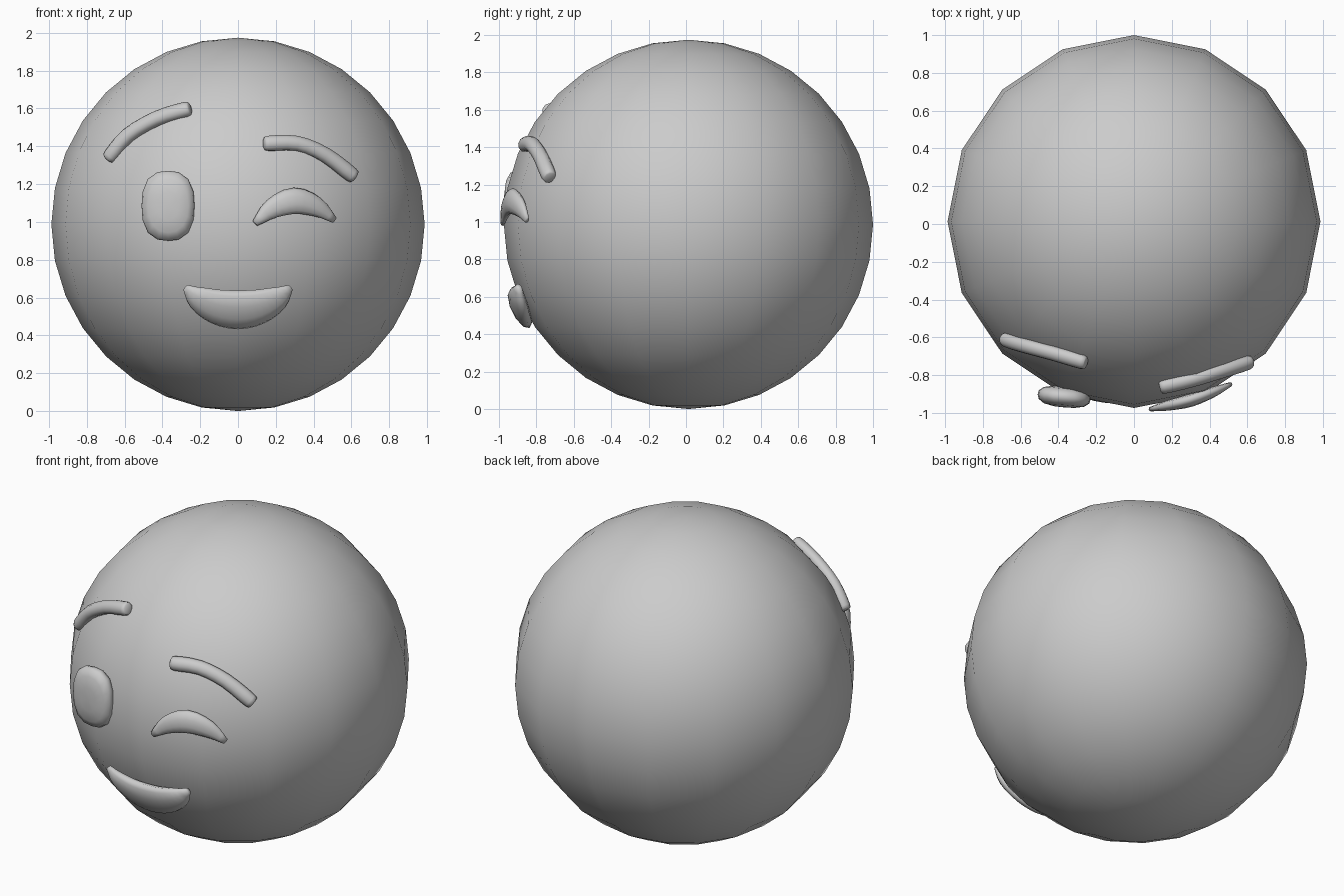
import bpy, bmesh, math
from mathutils import Vector

if "Cube" in bpy.data.objects:
    bpy.data.objects.remove(bpy.data.objects["Cube"])

R = 0.987
CENTRE = Vector((0, 0.013, R))


def finish(name, bm):
    bmesh.ops.recalc_face_normals(bm, faces=bm.faces)
    for f in bm.faces:
        f.smooth = True
    me = bpy.data.meshes.new(name)
    bm.to_mesh(me)
    bm.free()
    ob = bpy.data.objects.new(name, me)
    bpy.context.collection.objects.link(ob)
    return ob


def smooth_path(pts, steps):
    # Catmull-Rom resampling of points of any dimension
    p = [Vector(q) for q in pts]
    p = [2 * p[0] - p[1]] + p + [2 * p[-1] - p[-2]]
    out = []
    for i in range(1, len(p) - 2):
        a, b, c, d = p[i - 1:i + 3]
        for s in range(steps):
            t = s / steps
            out.append(0.5 * (2 * b + (c - a) * t + (2 * a - 5 * b + 4 * c - d) * t * t
                              + (3 * b - a - 3 * c + d) * t ** 3))
    return out + [p[-2]]


def loft(name, stations, steps=3, sides=10):
    # stations: x, y, z, half height, half depth; sections lie against the ball
    st = smooth_path(stations, steps)
    bm = bmesh.new()
    rings = []
    for i, s in enumerate(st):
        c = Vector(s[:3])
        tan = Vector(st[min(i + 1, len(st) - 1)][:3]) - Vector(st[max(i - 1, 0)][:3])
        tan.normalize()
        n = c - CENTRE
        n = (n - tan * n.dot(tan)).normalized()
        up = n.cross(tan)
        rings.append([bm.verts.new(c + up * s[3] * math.cos(a) + n * s[4] * math.sin(a))
                      for a in (2 * math.pi * k / sides for k in range(sides))])
    for a, b in zip(rings, rings[1:]):
        for k in range(sides):
            bm.faces.new((a[k], a[(k + 1) % sides], b[(k + 1) % sides], b[k]))
    bm.faces.new(rings[0])
    bm.faces.new(rings[-1])
    return finish(name, bm)


def brow(name, pts, r=0.042):
    # even tube with slightly rounded ends
    p = [Vector(q) for q in pts]
    e0 = p[0] + (p[0] - p[1]).normalized() * 0.025
    e1 = p[-1] + (p[-1] - p[-2]).normalized() * 0.025
    st = [(*e0, r * 0.55, r * 0.5)] + [(*q, r, r * 0.9) for q in p] + [(*e1, r * 0.55, r * 0.5)]
    return loft(name, st)


# Ball head
bm = bmesh.new()
bmesh.ops.create_uvsphere(bm, u_segments=16, v_segments=16, radius=R)
bmesh.ops.translate(bm, verts=bm.verts, vec=CENTRE)
finish("head", bm)

# Open eye: boxy flattened dome
bm = bmesh.new()
bmesh.ops.create_uvsphere(bm, u_segments=16, v_segments=8, radius=1)
for v in bm.verts:
    x, y, z = v.co.x, -v.co.z, v.co.y
    n = (abs(x) ** 2.6 + abs(y) ** 2.6 + abs(z) ** 2.6) ** (1 / 2.6)
    x, y, z = x / n, y / n, z / n
    v.co = (-0.37 + 0.14 * x, -0.915 + 0.056 * y - 0.012 * x, 1.085 + 0.185 * z)
finish("open_eye", bm)

# Eyebrows
brow("left_eyebrow", [(-0.675, -0.615, 1.35), (-0.58, -0.645, 1.46),
                      (-0.43, -0.685, 1.547), (-0.275, -0.73, 1.595)])
brow("right_eyebrow", [(0.16, -0.86, 1.415), (0.31, -0.825, 1.415),
                       (0.46, -0.78, 1.355), (0.60, -0.735, 1.25)])

# Winking eye
loft("winking_eye", [(0.09, -0.98, 0.992, 0.018, 0.012), (0.18, -0.962, 1.07, 0.053, 0.027),
                     (0.30, -0.934, 1.112, 0.07, 0.033), (0.42, -0.89, 1.078, 0.053, 0.027),
                     (0.51, -0.85, 1.01, 0.018, 0.012)])

# Smiling mouth
half = [(0.278, -0.895, 0.655, 0.018, 0.015), (0.215, -0.897, 0.600, 0.07, 0.035),
        (0.115, -0.892, 0.553, 0.103, 0.043)]
loft("mouth", [(-h[0], *h[1:]) for h in half] + [(0, -0.888, 0.535, 0.115, 0.045)] + half[::-1])
